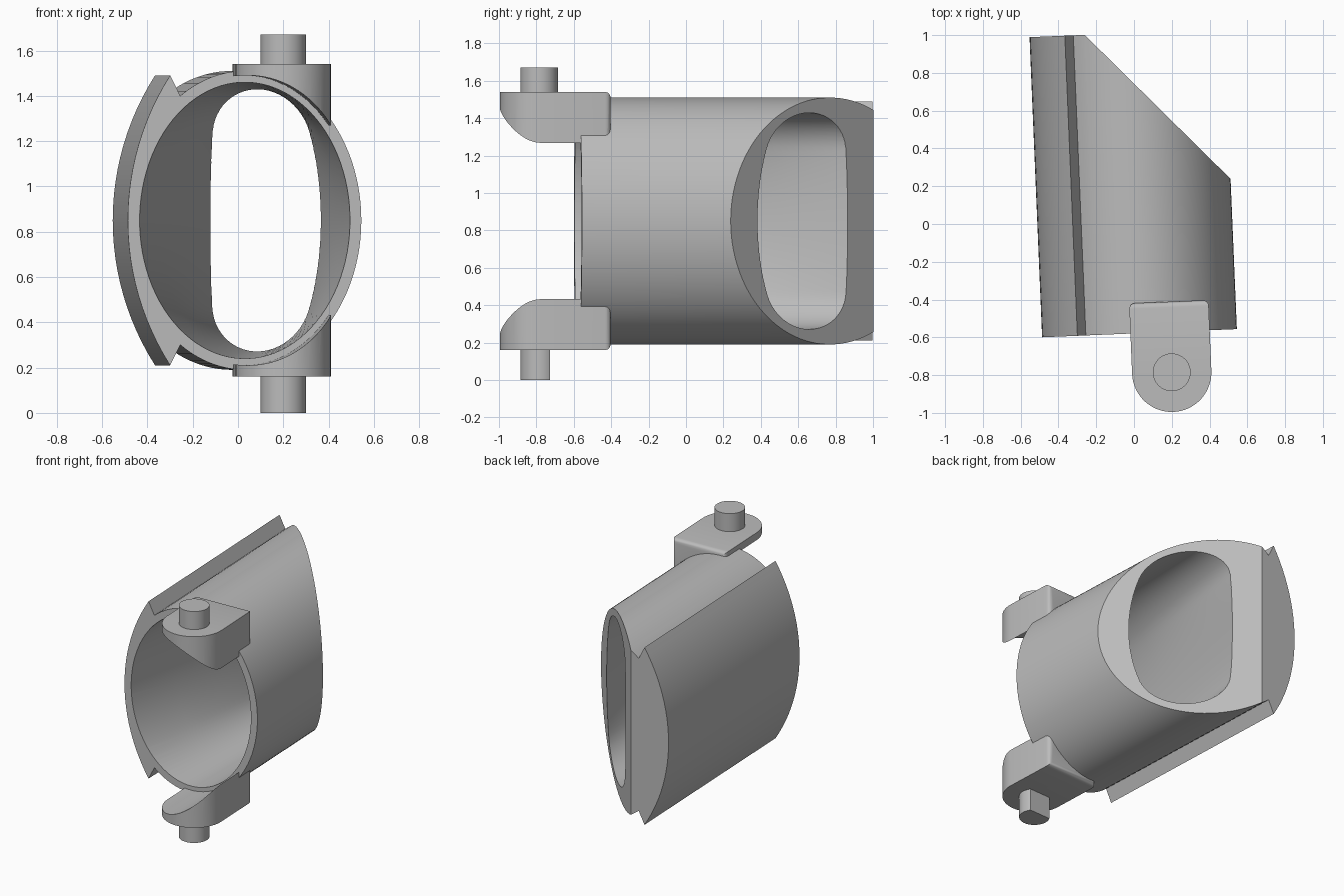
import bpy, bmesh
from math import sin, cos, pi, radians, sqrt, asin
from mathutils import Matrix, Vector

if "Cube" in bpy.data.objects:
    bpy.data.objects.remove(bpy.data.objects["Cube"])

grey = bpy.data.materials.new("plain grey")
grey.use_nodes = True
colour = (0.5, 0.5, 0.5, 1)
grey.diffuse_color = colour
grey.node_tree.nodes["Principled BSDF"].inputs["Base Color"].default_value = colour

# Local frame: origin in the middle of the tube mouth, y along the tube axis
FRAME = Matrix.Translation((0.03, -0.578, 0.85)) @ Matrix.Rotation(radians(2.4), 4, 'Z')
LENGTH = 1.59


def loft(bm, rings):
    """Skin closed rings of points and cap both ends."""
    loops = [[bm.verts.new(p) for p in ring] for ring in rings]
    n = len(loops[0])
    for a, b in zip(loops, loops[1:]):
        for i in range(n):
            j = (i + 1) % n
            bm.faces.new((a[i], a[j], b[j], b[i]))
    bm.faces.new(loops[0])
    bm.faces.new(loops[-1])
    bmesh.ops.recalc_face_normals(bm, faces=bm.faces)


def finish(bm, name):
    bm.transform(FRAME)
    bmesh.ops.recalc_face_normals(bm, faces=bm.faces)
    me = bpy.data.meshes.new(name)
    bm.to_mesh(me)
    bm.free()
    me.materials.append(grey)
    ob = bpy.data.objects.new(name, me)
    bpy.context.collection.objects.link(ob)
    return ob


def subtract(ob, cutter):
    mod = ob.modifiers.new("cut", 'BOOLEAN')
    mod.operation = 'DIFFERENCE'
    mod.solver = 'EXACT'
    mod.object = cutter
    dg = bpy.context.evaluated_depsgraph_get()
    me = bpy.data.meshes.new_from_object(ob.evaluated_get(dg))
    ob.modifiers.clear()
    ob.data = me
    me.name = ob.name
    bpy.data.objects.remove(cutter)


def along_y(profile, lo, hi):
    return [[(u, v, w) for u, w in profile] for v in (lo, hi)]


def along_z(profile, lo, hi):
    return [[(u, v, w) for u, v in profile] for w in (lo, hi)]


def arc(cx, cy, rx, ry, start, end, n):
    return [(cx + rx * cos(start + (end - start) * i / n),
             cy + ry * sin(start + (end - start) * i / n)) for i in range(n + 1)]


# Tube: elliptical outside with a shallow wraparound shield on its right
meet = radians(123.6)
tip = asin(0.64 / 1.189)
profile = arc(0, 0, 0.515, 0.66, -meet, meet, 72)
profile += arc(0.672, 0, 1.189, 1.189, pi - tip, pi + tip, 24)
bm = bmesh.new()
loft(bm, along_y(profile, 0, LENGTH))
# Slanted rear cut
a, b = FRAME.inverted() @ Vector((-0.26, 1.0, 0)), FRAME.inverted() @ Vector((0.51, 0.24, 0))
d = b - a
cut = bmesh.ops.bisect_plane(bm, geom=bm.verts[:] + bm.edges[:] + bm.faces[:],
                             plane_co=a, plane_no=(-d.y, d.x, 0), clear_outer=True)
bmesh.ops.holes_fill(bm, edges=[e for e in bm.edges if e.is_boundary])
tube = finish(bm, "tube")


# Tapering bore: ellipse at the mouth easing into a narrow slot at the rear
def bore_ring(t, n=96):
    ring = []
    for i in range(n):
        ang = 2 * pi * (i + 0.5) / n
        c, s = cos(ang), sin(ang)
        slot_z = 0.57 * s
        over = max(0, abs(slot_z) - 0.385)
        slot_x = sqrt(max(0, 0.185 ** 2 - over ** 2)) * (1 if c > 0 else -1)
        ring.append(((1 - t) * 0.465 * c + t * (0.13 + slot_x), t * LENGTH,
                     (1 - t) * 0.61 * s + t * slot_z))
    return ring


bm = bmesh.new()
loft(bm, [bore_ring(t) for t in (-0.03, 0.25, 0.5, 0.75, 1.02)])
subtract(tube, finish(bm, "bore_cutter"))
parts = [tube]

# Hinge lugs and pins, above and below
PX, PY = 0.161, -0.214
for side, label in ((1, "upper"), (-1, "lower")):
    plan = [(PX + 0.21, 0.16), (PX - 0.21, 0.16)] + arc(PX, PY, 0.21, 0.21, pi, 2 * pi, 32)
    bm = bmesh.new()
    loft(bm, along_z(plan, side * 0.3, side * 0.69))
    rear = [e for e in bm.edges if all(v.co.y > 0.15 for v in e.verts)]
    bmesh.ops.bevel(bm, geom=rear, offset=0.03, segments=4, profile=0.5, affect='EDGES')
    lug = finish(bm, label + "_hinge_lug")
    bm = bmesh.new()
    loft(bm, along_y(arc(0, 0, 0.49, 0.64, 0, 2 * pi, 96)[:-1], -0.6, 0.5))
    subtract(lug, finish(bm, "lug_cutter"))

    # Round pin above, flat-sided pin below
    flat = asin(0.55) if side < 0 else pi / 2
    outline = arc(PX, PY, 0.1, 0.1, pi - flat, 2 * pi + flat, 40)
    if side > 0:
        outline.pop()
    bm = bmesh.new()
    loft(bm, along_z(outline, side * 0.66, side * (0.82 if side > 0 else 0.85)))
    parts += [lug, finish(bm, label + "_hinge_pin")]

# Smooth curved sides, crisp edges
bpy.ops.object.select_all(action='DESELECT')
for ob in parts:
    ob.select_set(True)
bpy.context.view_layer.objects.active = tube
bpy.ops.object.shade_smooth_by_angle(angle=radians(25))
